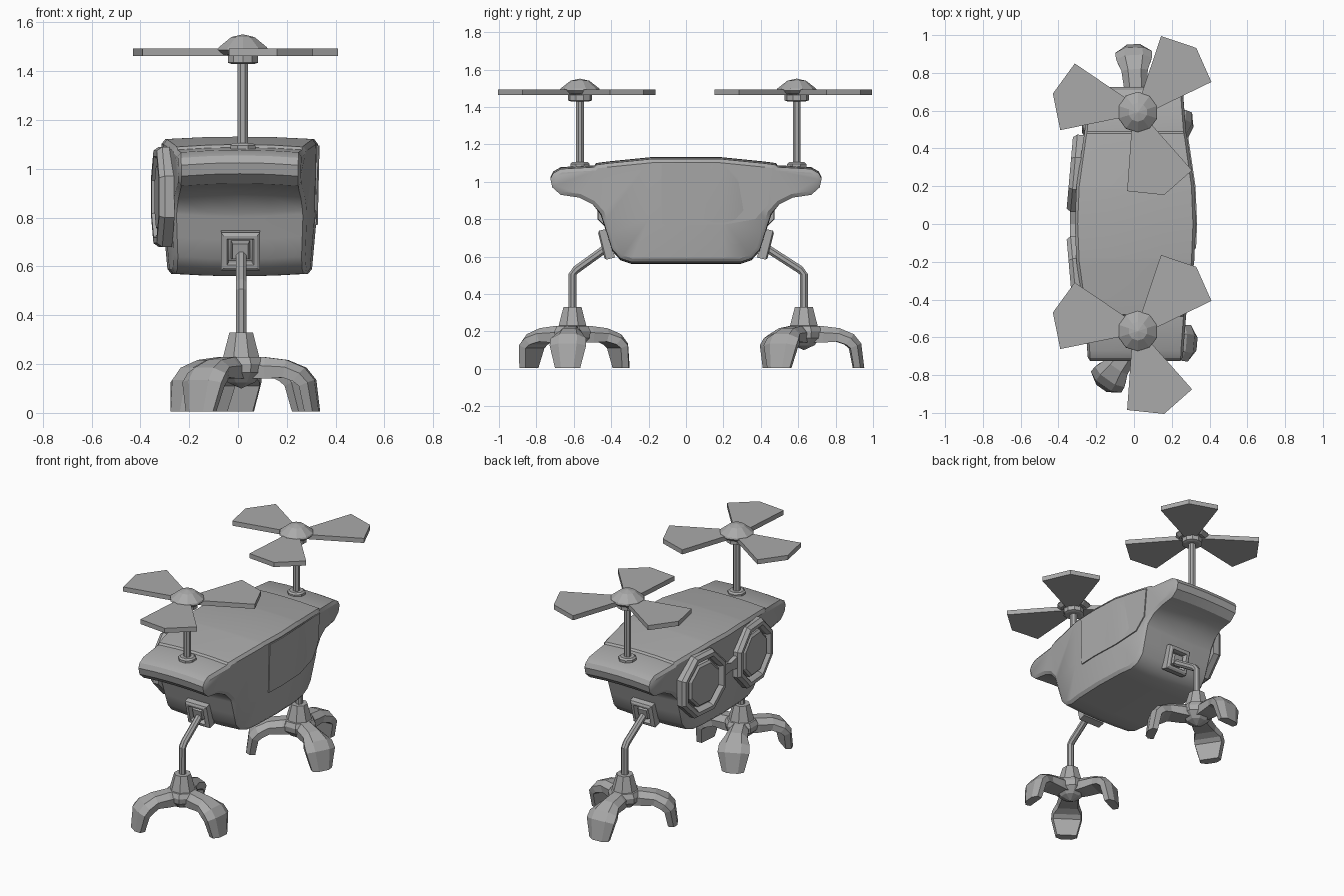
import bpy, bmesh, math
from mathutils import Vector, Matrix

if "Cube" in bpy.data.objects:
    bpy.data.objects.remove(bpy.data.objects["Cube"])

grey = bpy.data.materials.new("plain grey")
grey.diffuse_color = (0.4, 0.4, 0.4, 1)
grey.use_nodes = True
grey.node_tree.nodes["Principled BSDF"].inputs["Base Color"].default_value = grey.diffuse_color


def finish(bm, name, smooth=None):
    bmesh.ops.recalc_face_normals(bm, faces=bm.faces[:])
    me = bpy.data.meshes.new(name)
    bm.to_mesh(me)
    bm.free()
    me.materials.append(grey)
    ob = bpy.data.objects.new(name, me)
    bpy.context.collection.objects.link(ob)
    if smooth:
        bpy.ops.object.select_all(action='DESELECT')
        ob.select_set(True)
        bpy.context.view_layer.objects.active = ob
        bpy.ops.object.shade_smooth_by_angle(angle=math.radians(smooth))
    return ob


def loft(bm, rings, cap=True, closed=False):
    vs = [[bm.verts.new(p) for p in r] for r in rings]
    n = len(vs[0])
    pairs = list(zip(vs, vs[1:])) + ([(vs[-1], vs[0])] if closed else [])
    for a, b in pairs:
        for i in range(n):
            bm.faces.new((a[i], a[(i + 1) % n], b[(i + 1) % n], b[i]))
    if cap and not closed:
        bm.faces.new(vs[0])
        bm.faces.new(vs[-1])


def lathe(name, profile, sides, mat, closed=False):
    bm = bmesh.new()
    loft(bm, [[mat @ Vector((max(r, 0.001) * math.cos(t), max(r, 0.001) * math.sin(t), z))
               for t in [2 * math.pi * (i + 0.5) / sides for i in range(sides)]]
              for r, z in profile], closed=closed)
    return finish(bm, name)


def prism(name, pts, z0, z1, mat):
    bm = bmesh.new()
    loft(bm, [[mat @ Vector((x, y, z)) for x, y in pts] for z in (z0, z1)])
    return finish(bm, name)


def interp(t, table):
    for (a, va), (b, vb) in zip(table, table[1:]):
        if t <= b:
            return va + (vb - va) * max(0, (t - a) / (b - a))
    return table[-1][1]


def half_width(y, z):
    return (interp(abs(y), [(0, .305), (.2, .297), (.45, .262), (.55, .245), (.74, .24)])
            * interp(z, [(.57, .92), (.8, .985), (1.1, 1)]))


CX = 0.007

# hull: side profile extruded across, then bowed in plan and tapered downwards
half = [(.29, .57), (.35, .59), (.395, .64), (.42, .72), (.455, .83), (.50, .88),
        (.57, .915), (.67, .93), (.715, .97), (.725, 1.015), (.71, 1.045),
        (.67, 1.068), (.49, 1.078), (.48, 1.09), (.42, 1.098), (.18, 1.122)]
prof = [(y, z) for y, z in half] + [(-y, z) for y, z in reversed(half)]
bm = bmesh.new()
loft(bm, [[(x, y, z) for y, z in prof] for x in (-1, 1)])
bmesh.ops.recalc_face_normals(bm, faces=bm.faces[:])
caps = [f for f in bm.faces if abs(f.normal.x) > .9]
bmesh.ops.inset_individual(bm, faces=caps, thickness=0.02)
for f in caps:
    for v in f.verts:
        v.co.x *= 1.05
cuts = [((0, y, 0), (0, 1, 0)) for y in (-.45, -.2, 0, .2, .45)]
cuts += [((0, 0, .8), (0, 0, 1))] + [((x, 0, 0), (1, 0, 0)) for x in (-.5, 0, .5)]
for co, no in cuts:
    bmesh.ops.bisect_plane(bm, geom=bm.verts[:] + bm.edges[:] + bm.faces[:],
                           plane_co=co, plane_no=no)
for v in bm.verts:
    x, y, z = v.co
    v.co.x = CX + x * half_width(y, z)
    v.co.z += .01 * max(0, 1 - x * x) * (1 if z > .85 else -1)
finish(bm, "hull", 30)

# thin door panel on the right side, following the hull bow
bm = bmesh.new()
door = [(-.13, 1.095), (-.13, .77), (.0, .77), (.2, .77), (.37, .80), (.44, .88), (.46, 1.07),
        (.4, 1.078), (.2, 1.095), (0, 1.095)]
loft(bm, [[(CX + half_width(y, z) * 1.05 + d, y, z) for y, z in door] for d in (-.012, .007)])
finish(bm, "door_panel")

# pair of octagonal round windows on the left side with a bridge between
for s in (-1, 1):
    m = (Matrix.Translation((-.308, s * .268, .885)) @ Matrix.Rotation(-s * math.radians(5), 4, 'Z')
         @ Matrix.Rotation(math.radians(-90), 4, 'Y'))
    lathe("window_frame", [(.222, -.03), (.222, .01), (.205, .032), (.18, .032), (.165, .012),
                           (.165, -.03)], 8, m, True)
    lathe("window_pane", [(.15, -.03), (.15, .012), (.135, .024)], 8, m)
bm = bmesh.new()
loft(bm, [[(x, y, z) for y, z in [(-.09, .86), (0, .875), (.09, .86), (.09, .95), (0, .925), (-.09, .95)]]
          for x in (-.30, -.338)])
finish(bm, "window_bridge")

# rotors
for y in (-.567, .592):
    m = Matrix.Translation((.02, y, 0))
    lathe("mast_collar", [(.056, 1.05), (.056, 1.095), (.045, 1.105)], 8, m)
    lathe("mast", [(.023, 1.08), (.023, 1.45)], 8, m)
    lathe("rotor_collar", [(.05, 1.43), (.065, 1.435), (.065, 1.465), (.08, 1.475)], 10, m)
    lathe("rotor_hub", [(.085, 1.468), (.108, 1.488), (.104, 1.498), (.05, 1.54), (0, 1.551)], 10, m)
    for k in range(3):
        blade = [(.005, .05), (.123, .403), (.31, .34), (.39, .16), (.05, -.005)]
        prism("rotor_blade", blade, 1.463, 1.494, m @ Matrix.Rotation(k * math.tau / 3, 4, 'Z'))

# claw stations: outer r, z, inner r, z, half width
CLAW = [(.02, .232, .02, .14, .05), (.10, .228, .10, .14, .062), (.19, .217, .175, .145, .07),
        (.265, .185, .22, .13, .095), (.305, .135, .245, .11, .098), (.322, .005, .265, .005, .068)]


def rod(name, points, r, x):
    rings = []
    for i, (y, z) in enumerate(points):
        a = Vector(points[max(i - 1, 0)])
        b = Vector(points[min(i + 1, len(points) - 1)])
        d = (b - a).normalized()
        rings.append([(x + r * math.cos(t), y - d.y * r * math.sin(t), z + d.x * r * math.sin(t))
                      for t in [math.tau * (k + .5) / 8 for k in range(8)]])
    bm = bmesh.new()
    loft(bm, rings)
    finish(bm, name)


# legs with three-clawed feet
for s, fy, turn in ((-1, -.607, -5), (1, .63, 93)):
    rod("leg", [(s * .40, .665), (fy - s * .02, .53), (fy, .505), (fy, .32)], .023, .013)
    # square socket: tilted frame and inner block
    m = (Matrix.Translation((.01, s * .428, .665)) @ Matrix.Rotation(s * math.radians(-90 - 14), 4, 'X')
         @ Matrix.Rotation(0, 4, 'Z'))
    q = math.sqrt(2)
    lathe("leg_socket", [(.08 * q, -.03), (.08 * q, .018), (.068 * q, .026), (.055 * q, .026),
                         (.048 * q, .008), (.048 * q, -.03)], 4, m, True)
    lathe("socket_block", [(.04 * q, -.03), (.032 * q, .018)], 4, m)
    base = Matrix.Translation((.013, fy, 0))
    lathe("ankle", [(0, .10), (.06, .125), (.10, .165), (.105, .2), (.09, .228), (.08, .23),
                    (.052, .33)], 8, base)
    for k in range(3):
        m = base @ Matrix.Rotation(math.radians(turn + 120 * k), 4, 'Z')
        rings = []
        for ro, zo, ri, zi, w in CLAW:
            rm, zm = ri + (ro - ri) * .6, zi + (zo - zi) * .6
            rings.append([m @ Vector(p) for p in ((ri, -w * .9, zi), (rm, -w, zm), (ro, -w * .5, zo),
                                                  (ro, w * .5, zo), (rm, w, zm), (ri, w * .9, zi))])
        bm = bmesh.new()
        loft(bm, rings)
        finish(bm, "claw")
